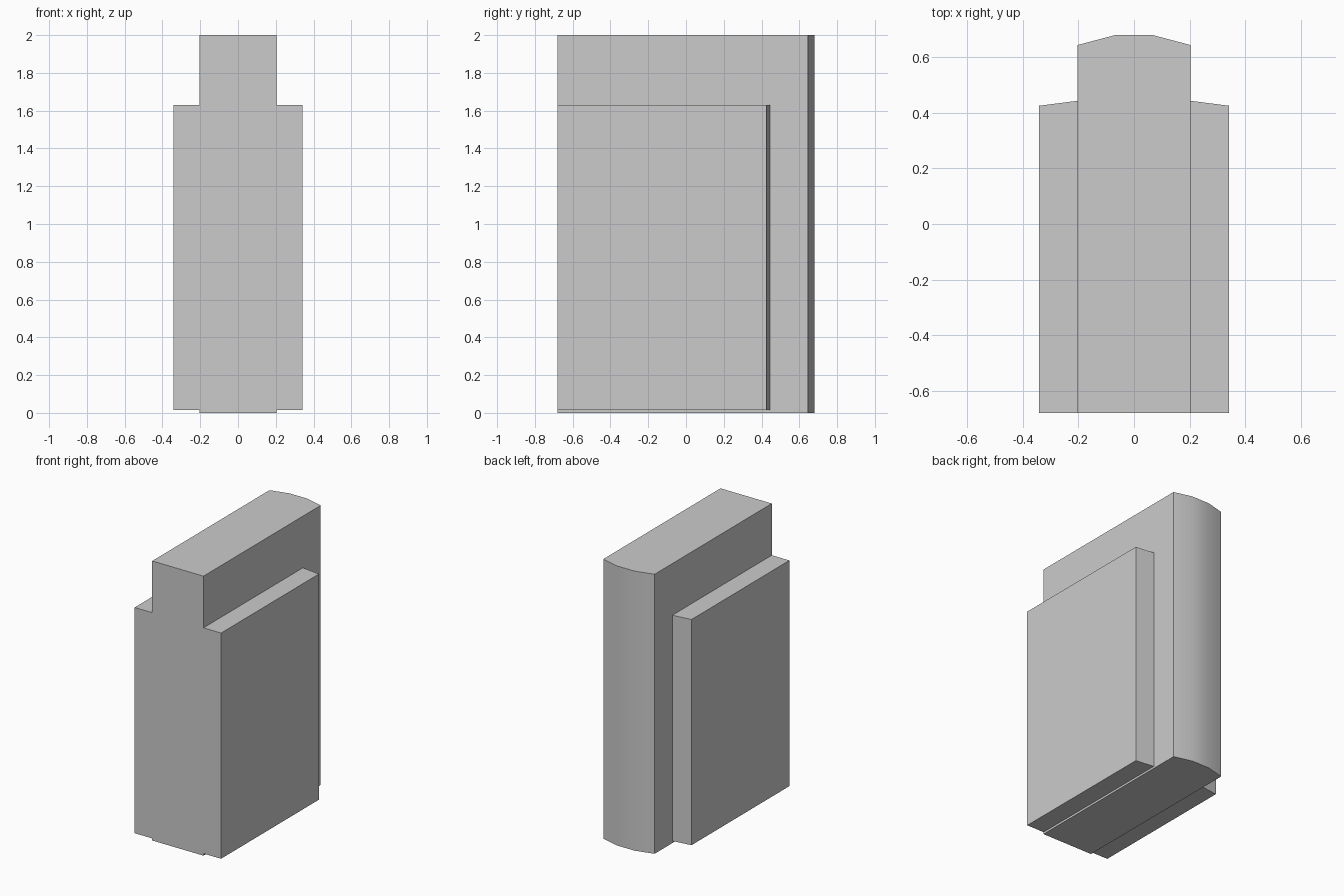
import bpy
import bmesh
import math

if "Cube" in bpy.data.objects:
    bpy.data.objects.remove(bpy.data.objects["Cube"])

FRONT = -0.68
CORE_X = 0.203
SIDE_X = 0.342


def prism(name, outline, z0, z1):
    """Extrude a plan outline (x, y) from z0 up to z1."""
    bm = bmesh.new()
    face = bm.faces.new([bm.verts.new((x, y, z0)) for x, y in outline])
    top = bmesh.ops.extrude_face_region(bm, geom=[face])["geom"]
    moved = [v for v in top if isinstance(v, bmesh.types.BMVert)]
    bmesh.ops.translate(bm, verts=moved, vec=(0, 0, z1 - z0))
    bmesh.ops.recalc_face_normals(bm, faces=bm.faces)
    mesh = bpy.data.meshes.new(name)
    bm.to_mesh(mesh)
    bm.free()
    obj = bpy.data.objects.new(name, mesh)
    bpy.context.collection.objects.link(obj)
    return obj


# Central slab with a gently rounded back
core = prism("central_slab", [
    (-CORE_X, FRONT), (CORE_X, FRONT), (CORE_X, 0.645),
    (0.07, 0.68), (-0.07, 0.68), (-CORE_X, 0.645)], 0.0, 2.0)
bpy.context.view_layer.objects.active = core
core.select_set(True)
bpy.ops.object.shade_smooth_by_angle(angle=math.radians(30))

# Shorter side panels, flush with the front, backs slightly slanted
for side, label in ((-1, "left"), (1, "right")):
    prism(label + "_side_panel", [
        (side * CORE_X, FRONT), (side * SIDE_X, FRONT),
        (side * SIDE_X, 0.426), (side * CORE_X, 0.444)], 0.015, 1.63)
